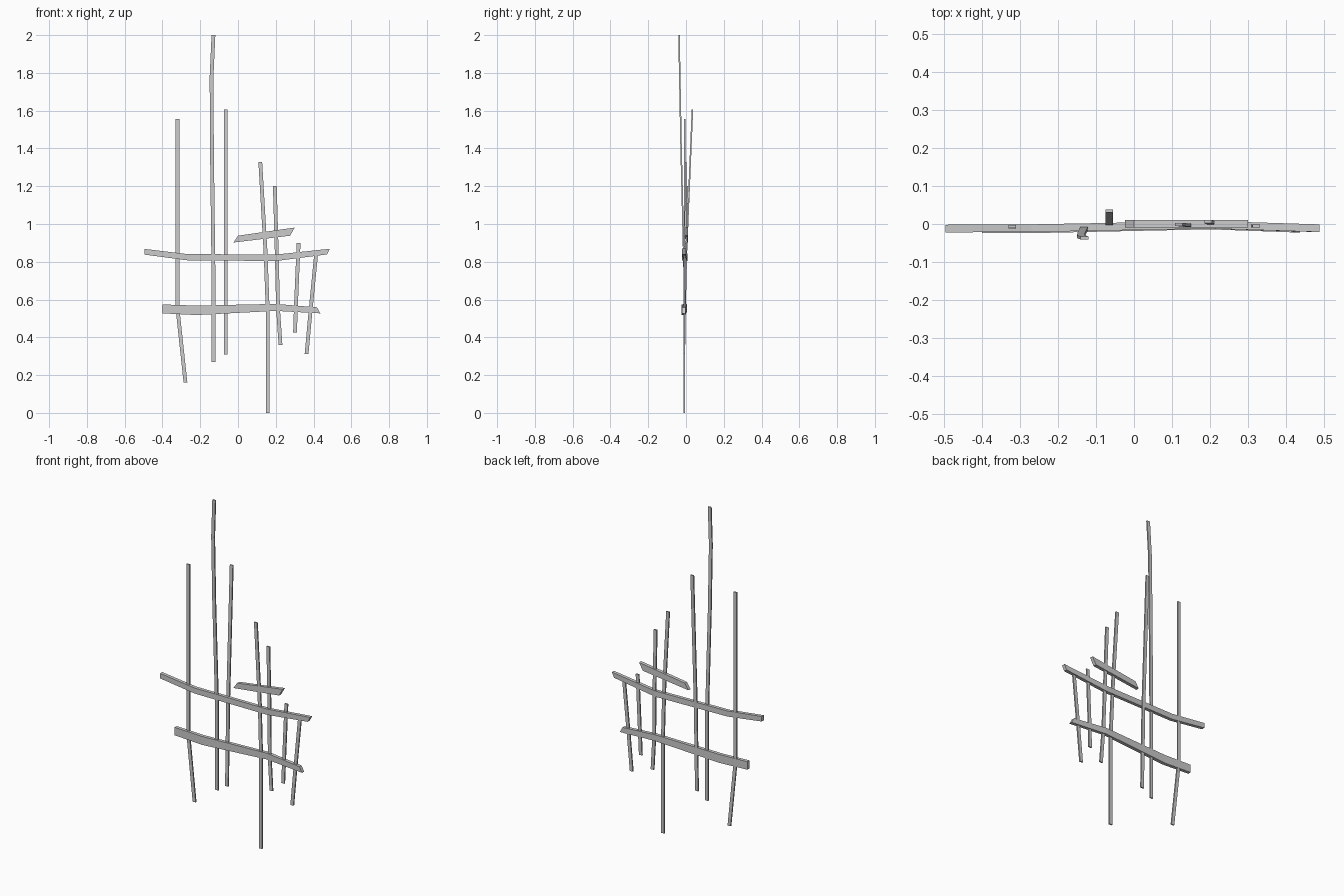
import bpy, bmesh
from mathutils import Vector

if "Cube" in bpy.data.objects:
    bpy.data.objects.remove(bpy.data.objects["Cube"])

grey = bpy.data.materials.new("Light grey")
grey.use_nodes = True
colour = (0.6, 0.6, 0.6, 1)
grey.diffuse_color = colour
grey.node_tree.nodes["Principled BSDF"].inputs["Base Color"].default_value = colour


def bar(name, sections, depth):
    """Sweep a rectangle through sections of (centre, half width vector)."""
    bm = bmesh.new()
    back = Vector((0, depth / 2, 0))
    rings = []
    for centre, half in sections:
        c, h = Vector(centre), Vector(half)
        rings.append([bm.verts.new(p) for p in
                      (c - h - back, c + h - back, c + h + back, c - h + back)])
    for a, b in zip(rings, rings[1:]):
        for i in range(4):
            j = (i + 1) % 4
            bm.faces.new((a[i], a[j], b[j], b[i]))
    bm.faces.new(rings[0])
    bm.faces.new(rings[-1])
    bmesh.ops.recalc_face_normals(bm, faces=bm.faces)
    mesh = bpy.data.meshes.new(name)
    bm.to_mesh(mesh)
    bm.free()
    mesh.materials.append(grey)
    bpy.context.collection.objects.link(bpy.data.objects.new(name, mesh))


def upright(name, points):
    bar(name, [(p, (0.01, 0, 0)) for p in points], 0.008)


def rail(name, edges, depth):
    """Each edge is (top x, top z, bottom x, bottom z, y)."""
    bar(name, [(((tx + bx) / 2, y, (tz + bz) / 2), ((tx - bx) / 2, 0, (tz - bz) / 2))
               for tx, tz, bx, bz, y in edges], depth)


# Thin uprights, from right to left of the model
upright("upright_1", [(-0.32, -0.007, 1.557), (-0.32, -0.008, 0.55), (-0.278, -0.01, 0.16)])
upright("upright_2", [(-0.13, -0.037, 2.0), (-0.14, -0.033, 1.78), (-0.138, -0.026, 1.4),
                      (-0.13, -0.01, 0.75), (-0.13, -0.01, 0.27)])
upright("upright_3", [(-0.065, 0.034, 1.605), (-0.065, 0.001, 0.82), (-0.065, -0.01, 0.31)])
upright("upright_4", [(0.118, -0.001, 1.327), (0.146, -0.004, 0.85), (0.157, -0.008, 0.55),
                      (0.157, -0.01, 0)])
upright("upright_5", [(0.195, 0.006, 1.202), (0.205, 0.002, 0.85), (0.212, -0.005, 0.55),
                      (0.225, -0.008, 0.36)])
upright("upright_6", [(0.321, -0.005, 0.9), (0.306, -0.006, 0.55), (0.302, -0.008, 0.425)])
upright("upright_7", [(0.414, -0.01, 0.845), (0.385, -0.01, 0.55), (0.363, -0.01, 0.312)])

# Bent horizontal rails and the short slanted plank
rail("upper_rail", [(-0.495, 0.868, -0.495, 0.838, -0.012), (-0.27, 0.841, -0.27, 0.808, -0.011),
                    (0.2, 0.838, 0.2, 0.804, -0.002), (0.487, 0.869, 0.472, 0.839, -0.011)], 0.02)
rail("lower_rail", [(-0.4, 0.574, -0.4, 0.527, -0.013), (-0.22, 0.568, -0.22, 0.518, -0.013),
                    (0.2, 0.577, 0.2, 0.54, -0.004), (0.418, 0.559, 0.436, 0.527, -0.012)], 0.02)
rail("short_plank", [(0, 0.938, -0.024, 0.902, 0.001), (0.3, 0.981, 0.276, 0.938, 0.001)], 0.02)
